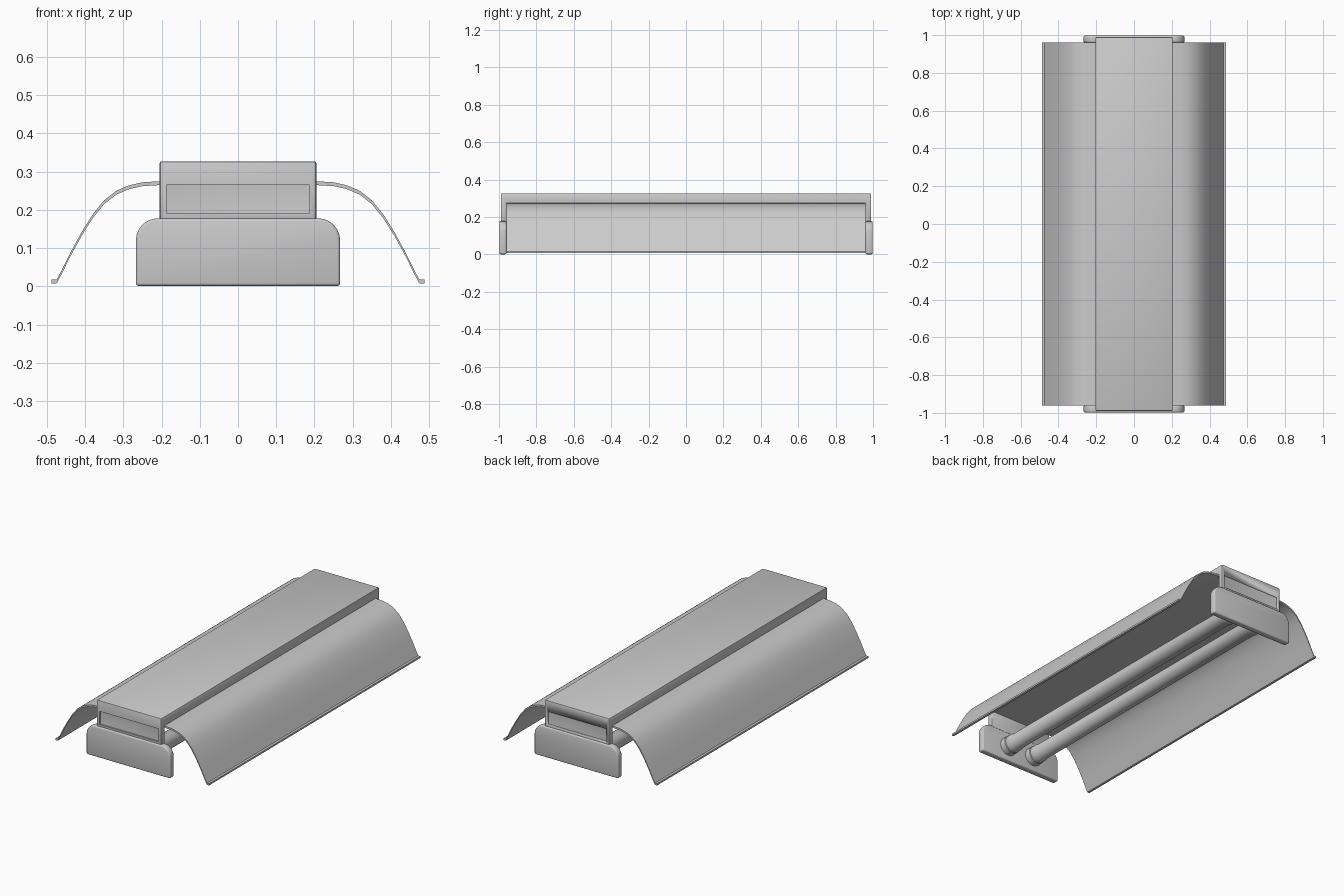
import bpy, bmesh, math

if "Cube" in bpy.data.objects:
    bpy.data.objects.remove(bpy.data.objects["Cube"])


def finish(name, bm, angle=35, bevel=0.0, segments=2):
    bmesh.ops.recalc_face_normals(bm, faces=bm.faces)
    mesh = bpy.data.meshes.new(name)
    bm.to_mesh(mesh)
    bm.free()
    ob = bpy.data.objects.new(name, mesh)
    bpy.context.collection.objects.link(ob)
    if bevel:
        m = ob.modifiers.new("edge_round", 'BEVEL')
        m.width, m.segments, m.limit_method = bevel, segments, 'ANGLE'
        m.angle_limit = math.radians(40)
    bpy.ops.object.select_all(action='DESELECT')
    ob.select_set(True)
    bpy.context.view_layer.objects.active = ob
    if bevel:
        bpy.ops.object.modifier_apply(modifier="edge_round")
    bpy.ops.object.shade_smooth_by_angle(angle=math.radians(angle))
    return ob


def extrude(points, direction):
    bm = bmesh.new()
    face = bm.faces.new([bm.verts.new(p) for p in points])
    r = bmesh.ops.extrude_face_region(bm, geom=[face])
    moved = [v for v in r["geom"] if isinstance(v, bmesh.types.BMVert)]
    bmesh.ops.translate(bm, verts=moved, vec=direction)
    return bm


# Housing: long cover with a leg turned down at each end
W = 0.205
side = [(-0.99, 0.17), (-0.99, 0.327), (0.99, 0.327), (0.99, 0.17),
        (0.958, 0.17), (0.958, 0.272), (-0.958, 0.272), (-0.958, 0.17)]
housing = finish("housing", extrude([(-W, y, z) for y, z in side], (2 * W, 0, 0)), bevel=0.006)

# Shallow funnel recess cut in each end leg
for s in (-1, 1):
    bm = bmesh.new()
    rect = [(-0.187, 0.19), (0.187, 0.19), (0.187, 0.265), (-0.187, 0.265)]
    outer = [bm.verts.new((x, s * 1.02, z)) for x, z in rect]
    inner = [bm.verts.new((x, s * 0.982, z)) for x, z in rect]
    tip = bm.verts.new((0, s * 0.962, 0.2275))
    bm.faces.new(outer)
    for i in range(4):
        j = (i + 1) % 4
        bm.faces.new((outer[i], outer[j], inner[j], inner[i]))
        bm.faces.new((inner[i], inner[j], tip))
    cutter = finish("recess_cutter", bm)
    cutter.hide_render = True
    m = housing.modifiers.new("recess", 'BOOLEAN')
    m.operation, m.object, m.solver = 'DIFFERENCE', cutter, 'EXACT'
    bpy.context.view_layer.objects.active = housing
    bpy.ops.object.modifier_apply(modifier="recess")
    bpy.data.objects.remove(cutter)

# Reflector: one thin curved sheet running under the cover
half = [(0.20, 0.275), (0.25, 0.272), (0.285, 0.264), (0.318, 0.250), (0.35, 0.225),
        (0.38, 0.188), (0.41, 0.14), (0.44, 0.085), (0.46, 0.044), (0.474, 0.018), (0.488, 0.018)]
top = [(-x, z) for x, z in reversed(half)] + half
bm = bmesh.new()
grid = [[bm.verts.new((x, y, z - d)) for x, z in top]
        for y, d in ((-0.96, 0), (0.96, 0), (0.96, 0.01), (-0.96, 0.01))]
for a in range(4):
    r0, r1 = grid[a], grid[(a + 1) % 4]
    for i in range(len(top) - 1):
        bm.faces.new((r0[i], r0[i + 1], r1[i + 1], r1[i]))
for i in (0, -1):
    bm.faces.new([row[i] for row in grid])
finish("reflector", bm)

# End caps: plates with rounded upper corners
R = 0.058
arc = [(0.267 - R + R * math.cos(a), 0.178 - R + R * math.sin(a))
       for a in (math.radians(15 * k) for k in range(7))]
right = [(0.267, 0.001)] + arc
outline = right + [(-x, z) for x, z in reversed(right)]
for s, label in ((-1, "front"), (1, "back")):
    bm = extrude([(x, s * 0.960, z) for x, z in outline], (0, s * 0.038, 0))
    finish(label + "_end_cap", bm, bevel=0.008, segments=3)

# Lamp tubes with wider sockets at both ends, turned from one profile
ends = [(0.053, 0.965), (0.053, 0.925), (0.050, 0.921), (0.050, 0.89), (0.046, 0.88)]
profile = [(r, -y) for r, y in ends] + [(r, y) for r, y in reversed(ends)]
N = 32
for s, label in ((-1, "left"), (1, "right")):
    bm = bmesh.new()
    rings = [[bm.verts.new((s * 0.088 + r * math.cos(2 * math.pi * k / N), y,
                            0.085 + r * math.sin(2 * math.pi * k / N))) for k in range(N)]
             for r, y in profile]
    for a, b in zip(rings, rings[1:]):
        for k in range(N):
            j = (k + 1) % N
            bm.faces.new((a[k], a[j], b[j], b[k]))
    bm.faces.new(rings[0])
    bm.faces.new(rings[-1])
    finish(label + "_lamp_tube", bm, angle=25)
